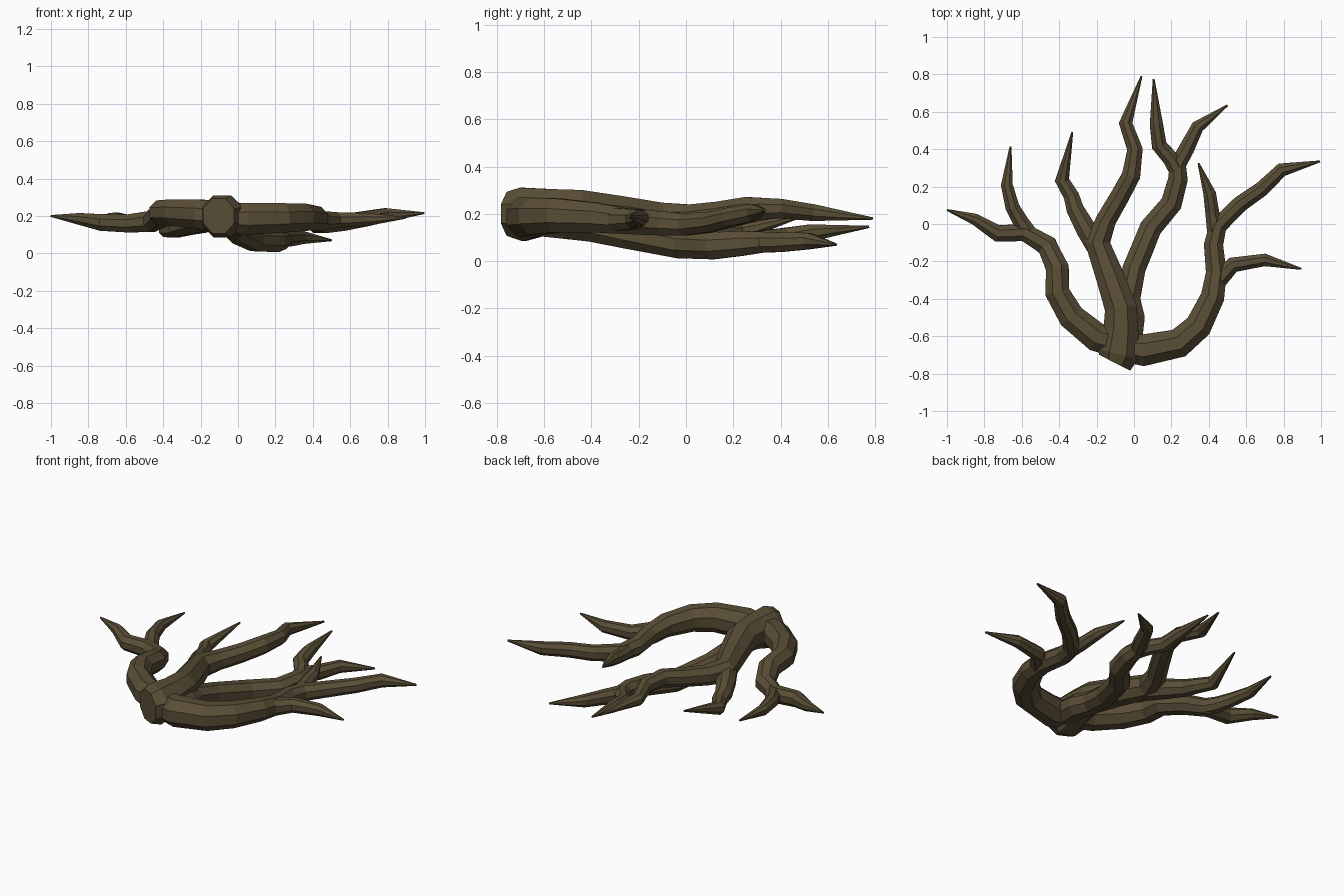
import bpy, bmesh, math
from mathutils import Vector

bark = bpy.data.materials.new("dark_brown_bark")
bark.diffuse_color = (0.10, 0.076, 0.037, 1)


def root(name, pts, sides=8, start=None):
    """Tapered faceted tube through (x, y, z, radius) points."""
    bm = bmesh.new()
    P = [Vector(p[:3]) for p in pts]
    rings = []
    for i, p in enumerate(P):
        a = (P[i] - P[i - 1]).normalized() if i else None
        b = (P[i + 1] - P[i]).normalized() if i < len(P) - 1 else None
        t = (a + b).normalized() if a and b else (a or b)
        if i == 0 and start:
            t = Vector(start).normalized()
        side = t.cross(Vector((0, 0, 1))).normalized()
        up = side.cross(t)
        r = pts[i][3]
        ring = []
        for k in range(sides):
            w = 2 * math.pi * (k + 0.5) / sides
            ring.append(bm.verts.new(p + (side * math.cos(w) + up * math.sin(w)) * r * 1.07))
        rings.append(ring)
    for A, B in zip(rings, rings[1:]):
        for k in range(sides):
            n = (k + 1) % sides
            bm.faces.new((A[k], A[n], B[n], B[k]))
    bm.faces.new(rings[0])
    bm.faces.new(rings[-1])
    bmesh.ops.recalc_face_normals(bm, faces=bm.faces)
    me = bpy.data.meshes.new(name)
    bm.to_mesh(me)
    bm.free()
    me.materials.append(bark)
    bpy.context.collection.objects.link(bpy.data.objects.new(name, me))


# central root: cut stump end, forking in two
root("central_root", [(-.103, -.742, .20, .094), (-.085, -.69, .198, .114), (-.07, -.56, .212, .094), (-.07, -.45, .215, .087),
     (-.125, -.29, .20, .077), (-.195, -.10, .18, .068), (-.15, .02, .185, .055),
     (-.08, .14, .20, .052), (-.015, .26, .222, .05), (.005, .40, .222, .042),
     (-.045, .54, .205, .036), (.04, .79, .18, .005)], start=(.45, .89, 0))
root("central_root_left_fork", [(-.19, -.13, .17, .06), (-.255, -.03, .155, .055), (-.315, .08, .135, .047),
     (-.335, .15, .125, .042), (-.385, .235, .125, .038), (-.33, .49, .19, .005)])

# left root
root("left_root", [(-.08, -.635, .20, .08), (-.20, -.605, .21, .078), (-.335, -.495, .218, .072),
     (-.41, -.365, .218, .066), (-.41, -.235, .205, .062), (-.465, -.115, .17, .056),
     (-.585, -.045, .16, .049), (-.73, -.05, .165, .045), (-.85, .025, .185, .031), (-1.0, .075, .20, .005)])
root("left_root_upper_fork", [(-.55, -.07, .16, .047), (-.605, .01, .165, .043), (-.65, .09, .18, .038),
     (-.68, .21, .185, .032), (-.66, .415, .19, .005)])

# right root
root("right_root", [(-.06, -.66, .19, .075), (.05, -.675, .185, .086), (.24, -.637, .19, .079),
     (.345, -.545, .193, .073), (.42, -.39, .185, .064), (.44, -.26, .17, .056),
     (.425, -.11, .16, .052), (.45, -.01, .155, .048), (.565, .105, .165, .044),
     (.68, .185, .185, .041), (.79, .29, .205, .037), (.995, .335, .215, .005)])
root("right_root_side_fork", [(.43, -.32, .175, .052), (.53, -.218, .178, .042),
     (.70, -.192, .182, .034), (.895, -.24, .19, .005)])
root("right_root_inner_fork", [(.435, -.05, .157, .044), (.42, .05, .165, .038),
     (.405, .16, .185, .034), (.345, .325, .22, .005)])

# lower root, sloping down to the ground
root("lower_root", [(-.03, -.62, .18, .075), (-.01, -.50, .16, .068), (-.03, -.40, .145, .064),
     (.0, -.24, .113, .062), (.09, -.02, .071, .060), (.20, .11, .065, .058),
     (.235, .24, .075, .053), (.235, .32, .08, .045), (.28, .40, .08, .042),
     (.34, .52, .085, .035), (.50, .635, .07, .005)])
root("lower_root_left_fork", [(.235, .28, .08, .045), (.195, .35, .09, .043), (.135, .42, .10, .041),
     (.12, .53, .12, .036), (.105, .775, .145, .005)])
